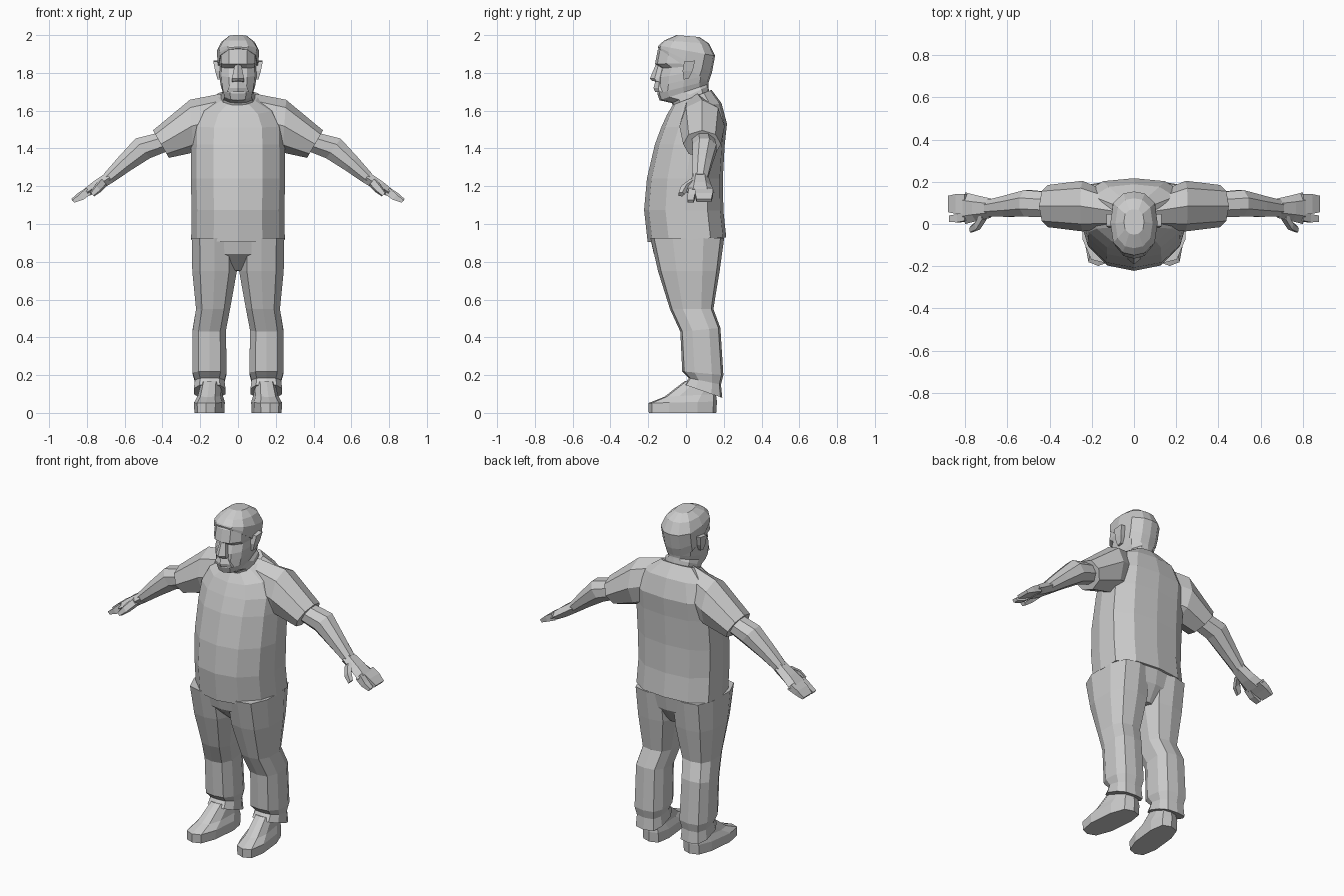
import bpy, bmesh
from math import sin, cos, pi, radians

# Half cross-sections: (fraction of half width, fraction from front to back)
BODY = [(0, 0), (.52, .06), (.88, .27), (1, .52), (.97, .8), (.6, .96), (0, 1)]
HEAD = [(0, 0), (.48, .04), (.88, .2), (1, .5), (.88, .82), (.45, .97), (0, 1)]
LEG = [(0, 0), (.65, .05), (1, .3), (1, .72), (.7, .95), (0, 1)]
BOX = [(1, 0), (1, 1)]
WEDGE = [(0, 0), (1, .35), (1, 1)]


def skin(name, loops, mirror):
    """Join equal point loops into a closed faceted mesh."""
    bm = bmesh.new()
    rows = [[bm.verts.new(p) for p in loop] for loop in loops]
    n = len(rows[0])
    for a, b in zip(rows, rows[1:]):
        for i in range(n):
            j = (i + 1) % n
            bm.faces.new((a[i], a[j], b[j], b[i]))
    bm.faces.new(rows[0])
    bm.faces.new(rows[-1])
    bmesh.ops.recalc_face_normals(bm, faces=bm.faces)
    mesh = bpy.data.meshes.new(name)
    bm.to_mesh(mesh)
    bm.free()
    obj = bpy.data.objects.new(name, mesh)
    bpy.context.collection.objects.link(obj)
    if mirror:
        obj.modifiers.new("Mirror", 'MIRROR').use_mirror_merge = False
    return obj


def loft(name, half, rings, mirror=False, skew=0):
    """Rings: z front, z back, centre x, half width, y front, y back."""
    other = [(-x, t) for x, t in reversed(half) if x > 0]
    loops = []
    for zf, zb, xc, hw, yf, yb in rings:
        loop = []
        for x, t in half + other:
            y = yf + (yb - yf) * t
            loop.append((xc + x * hw - skew * y, y, zf + (zb - zf) * t))
        loops.append(loop)
    return skin(name, loops, mirror)


def limb(name, rings, sides=8, turn=0):
    """Mirrored tube. Rings: centre x, y, z, tilt in degrees, radius y, radius up."""
    loops = []
    for cx, cy, cz, tilt, ry, rv in rings:
        t = radians(tilt)
        loop = []
        for i in range(sides):
            a = 2 * pi * i / sides + turn
            up = rv * sin(a)
            loop.append((cx + up * sin(t), cy + ry * cos(a), cz + up * cos(t)))
        loops.append(loop)
    return skin(name, loops, True)


# Shirt body and sleeves
loft("shirt", BODY, [
    (.905, .93, 0, .248, -.203, .213),
    (1.075, 1.07, 0, .245, -.222, .198),
    (1.24, 1.24, 0, .25, -.207, .195),
    (1.42, 1.42, 0, .248, -.165, .205),
    (1.51, 1.53, 0, .245, -.132, .217),
    (1.58, 1.64, 0, .2, -.1, .188),
    (1.63, 1.71, 0, .105, -.07, .135)])
limb("sleeve", [
    (.09, .06, 1.56, 0, .08, .13),
    (.245, .085, 1.518, 4, .12, .14),
    (.408, .085, 1.423, 30, .1, .084)])

# Bare arms, hands and thumbs
limb("arm", [
    (.38, .09, 1.44, 28, .065, .058),
    (.505, .098, 1.4, 36, .068, .07),
    (.6, .085, 1.32, 40, .055, .052),
    (.69, .075, 1.24, 40, .042, .035)], 8, pi / 8)
limb("palm", [
    (.68, .075, 1.246, 40, .046, .036),
    (.75, .075, 1.2, 40, .062, .034),
    (.8, .075, 1.168, 38, .075, .026)], 6)
limb("index_finger", [
    (.79, .035, 1.175, 38, .028, .03),
    (.83, .027, 1.142, 38, .027, .024),
    (.872, .025, 1.12, 38, .022, .013)], 4, pi / 4)
limb("other_fingers", [
    (.79, .095, 1.175, 38, .067, .03),
    (.835, .095, 1.152, 38, .066, .024),
    (.877, .095, 1.125, 38, .055, .013)], 4, pi / 4)
limb("thumb", [
    (.71, .045, 1.225, 40, .03, .028),
    (.74, -.005, 1.19, 40, .026, .026),
    (.772, -.025, 1.157, 40, .018, .016)], 5)

# Trousers
loft("trouser_seat", BODY, [
    (.93, .93, 0, .243, -.19, .2),
    (.84, .84, 0, .2, -.17, .185),
    (.755, .75, 0, .05, -.08, .13)])
loft("trouser_leg", LEG, [
    (.925, .925, .125, .12, -.188, .202),
    (.75, .75, .124, .118, -.148, .178),
    (.55, .55, .132, .09, -.085, .145),
    (.43, .45, .152, .088, -.03, .182),
    (.22, .2, .15, .09, -.02, .198),
    (.185, .15, .15, .078, .015, .185),
    (.15, .08, .15, .084, -.01, .192)], True)

# Shoes, toes turned slightly outwards
loft("shoe", LEG, [
    (0, 0, .15, .072, -.197, .16),
    (.052, .06, .15, .074, -.199, .164),
    (.085, .1, .15, .06, -.115, .158),
    (.17, .13, .15, .05, -.005, .15)], True, .1)

# Head, recessed at the eyes
loft("head", HEAD, [
    (1.59, 1.66, 0, .095, -.05, .13),
    (1.64, 1.73, 0, .088, -.075, .118),
    (1.655, 1.74, 0, .08, -.14, .118),
    (1.69, 1.76, 0, .09, -.152, .122),
    (1.73, 1.79, 0, .096, -.148, .128),
    (1.775, 1.82, 0, .1, -.145, .138),
    (1.825, 1.84, 0, .098, -.13, .143),
    (1.847, 1.855, 0, .102, -.164, .145),
    (1.92, 1.91, 0, .1, -.15, .143),
    (1.96, 1.96, 0, .08, -.11, .1)])
loft("hair", HEAD, [
    (1.93, 1.75, 0, .106, -.147, .12),
    (1.938, 1.8, 0, .109, -.149, .137),
    (1.945, 1.89, 0, .112, -.145, .154),
    (1.972, 1.955, 0, .088, -.115, .122),
    (2.0, 1.99, 0, .048, -.05, .07)])

# Facial features
loft("nose", WEDGE, [
    (1.757, 1.75, 0, .032, -.178, -.12),
    (1.77, 1.77, 0, .032, -.191, -.12),
    (1.845, 1.845, 0, .017, -.16, -.12)])
loft("moustache", WEDGE, [
    (1.7, 1.7, 0, .058, -.164, -.1),
    (1.72, 1.72, 0, .05, -.172, -.1),
    (1.757, 1.757, 0, .026, -.162, -.1)])
loft("ear", BOX, [
    (1.765, 1.77, .1, .008, -.012, .015),
    (1.81, 1.81, .108, .013, -.018, .035),
    (1.86, 1.865, .114, .017, -.01, .048)], True)
